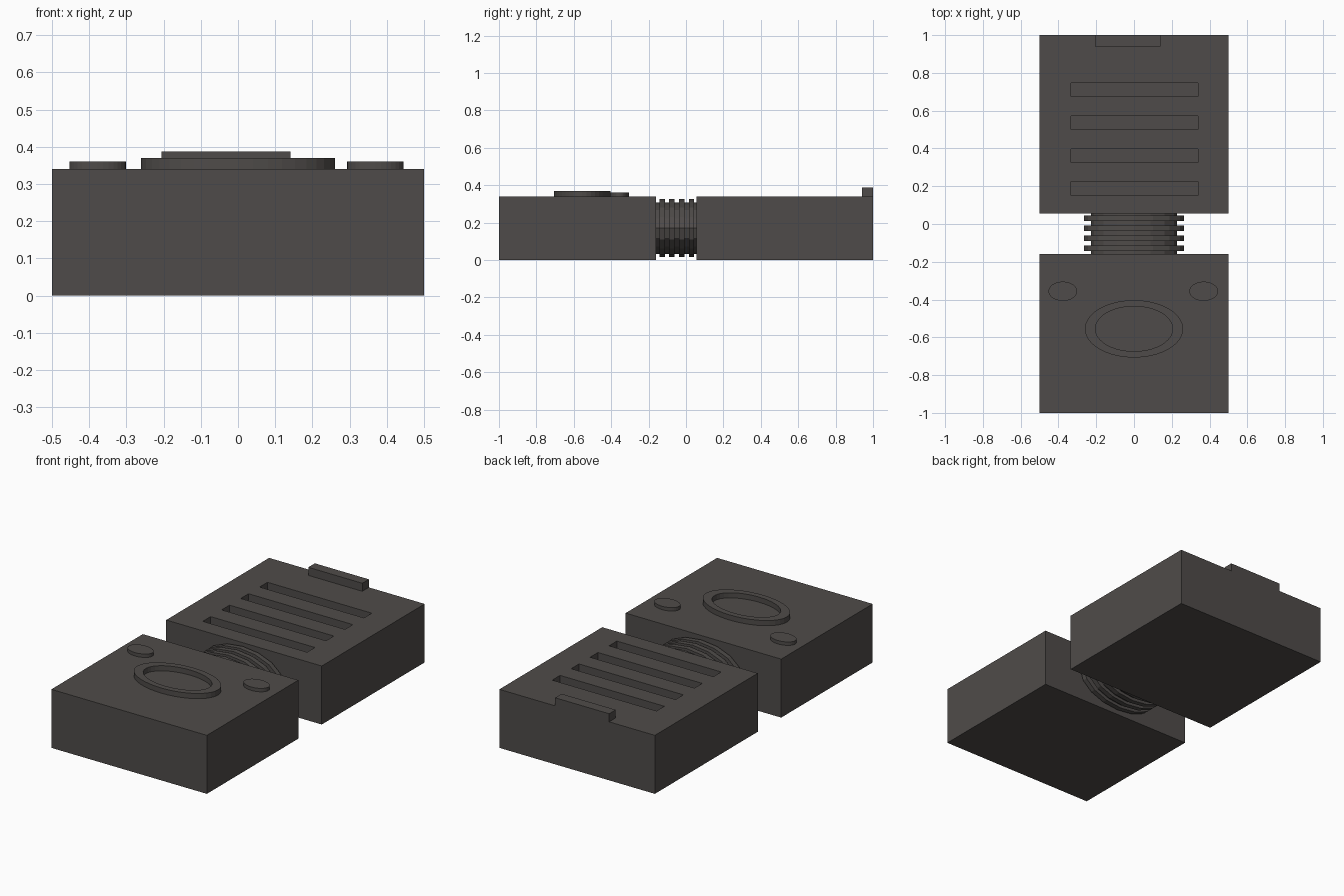
import bpy, bmesh, math

if "Cube" in bpy.data.objects:
    bpy.data.objects.remove(bpy.data.objects["Cube"])

charcoal = bpy.data.materials.new("charcoal")
charcoal.diffuse_color = (0.078, 0.071, 0.067, 1)
charcoal.use_nodes = True
charcoal.node_tree.nodes["Principled BSDF"].inputs["Base Color"].default_value = charcoal.diffuse_color


def make_object(name, bm):
    bmesh.ops.recalc_face_normals(bm, faces=bm.faces)
    mesh = bpy.data.meshes.new(name)
    bm.to_mesh(mesh)
    bm.free()
    mesh.materials.append(charcoal)
    obj = bpy.data.objects.new(name, mesh)
    bpy.context.collection.objects.link(obj)
    return obj


def box(name, x0, x1, y0, y1, z0, z1):
    bm = bmesh.new()
    bmesh.ops.create_cube(bm, size=1)
    for v in bm.verts:
        v.co.x = x0 if v.co.x < 0 else x1
        v.co.y = y0 if v.co.y < 0 else y1
        v.co.z = z0 if v.co.z < 0 else z1
    return make_object(name, bm)


def loft(name, rings, place, sides, caps=True):
    """Bridge successive ellipses (rx, ry, depth), mapped to space by place()."""
    bm = bmesh.new()
    loops = []
    for rx, ry, d in rings:
        loops.append([bm.verts.new(place(rx * math.cos(2 * math.pi * i / sides),
                                         ry * math.sin(2 * math.pi * i / sides), d))
                      for i in range(sides)])
    pairs = list(zip(loops, loops[1:]))
    if caps:
        bm.faces.new(loops[0])
        bm.faces.new(loops[-1])
    else:
        pairs.append((loops[-1], loops[0]))
    for a, b in pairs:
        for i in range(sides):
            j = (i + 1) % sides
            bm.faces.new((a[i], a[j], b[j], b[i]))
    return make_object(name, bm)


# Two main housings
box("front_housing", -0.5, 0.5, -1, -0.16, 0, 0.34)
back = box("back_housing", -0.5, 0.5, 0.055, 1, 0, 0.34)

# Four vent slots cut in the back housing
for i in range(4):
    y = 0.188 + i * 0.174
    cutter = box("slot_cutter", -0.333, 0.338, y - 0.036, y + 0.036, 0.285, 0.4)
    cutter.hide_render = True
    mod = back.modifiers.new("slot", 'BOOLEAN')
    mod.operation = 'DIFFERENCE'
    mod.solver = 'EXACT'
    mod.object = cutter
    bpy.context.view_layer.objects.active = back
    bpy.ops.object.modifier_apply(modifier=mod.name)
    bpy.data.objects.remove(cutter)

# Raised latch on the back edge
box("latch", -0.206, 0.141, 0.94, 1, 0.335, 0.387)

# Oval rim on the front housing
loft("oval_rim", [(0.26, 0.152, 0.335), (0.26, 0.152, 0.37),
                  (0.205, 0.119, 0.37), (0.205, 0.119, 0.335)],
     lambda a, b, d: (a, -0.555 + b, d), 40, caps=False)

# Two oval buttons
for name, cx in (("left_button", -0.377), ("right_button", 0.369)):
    loft(name, [(0.076, 0.051, 0.335), (0.076, 0.051, 0.36)],
         lambda a, b, d, cx=cx: (cx + a, -0.356 + b, d), 32)

# Ribbed flexible neck between the housings
profile = [(0.228, 0.138, -0.165)]
for i in range(4):
    y = -0.128 + i * 0.0525
    profile += [(0.228, 0.138, y - 0.0145), (0.265, 0.155, y - 0.0145),
                (0.265, 0.155, y + 0.0145), (0.228, 0.138, y + 0.0145)]
profile.append((0.228, 0.138, 0.06))
loft("ribbed_neck", profile, lambda a, b, d: (a, d, 0.17 + b), 16)
